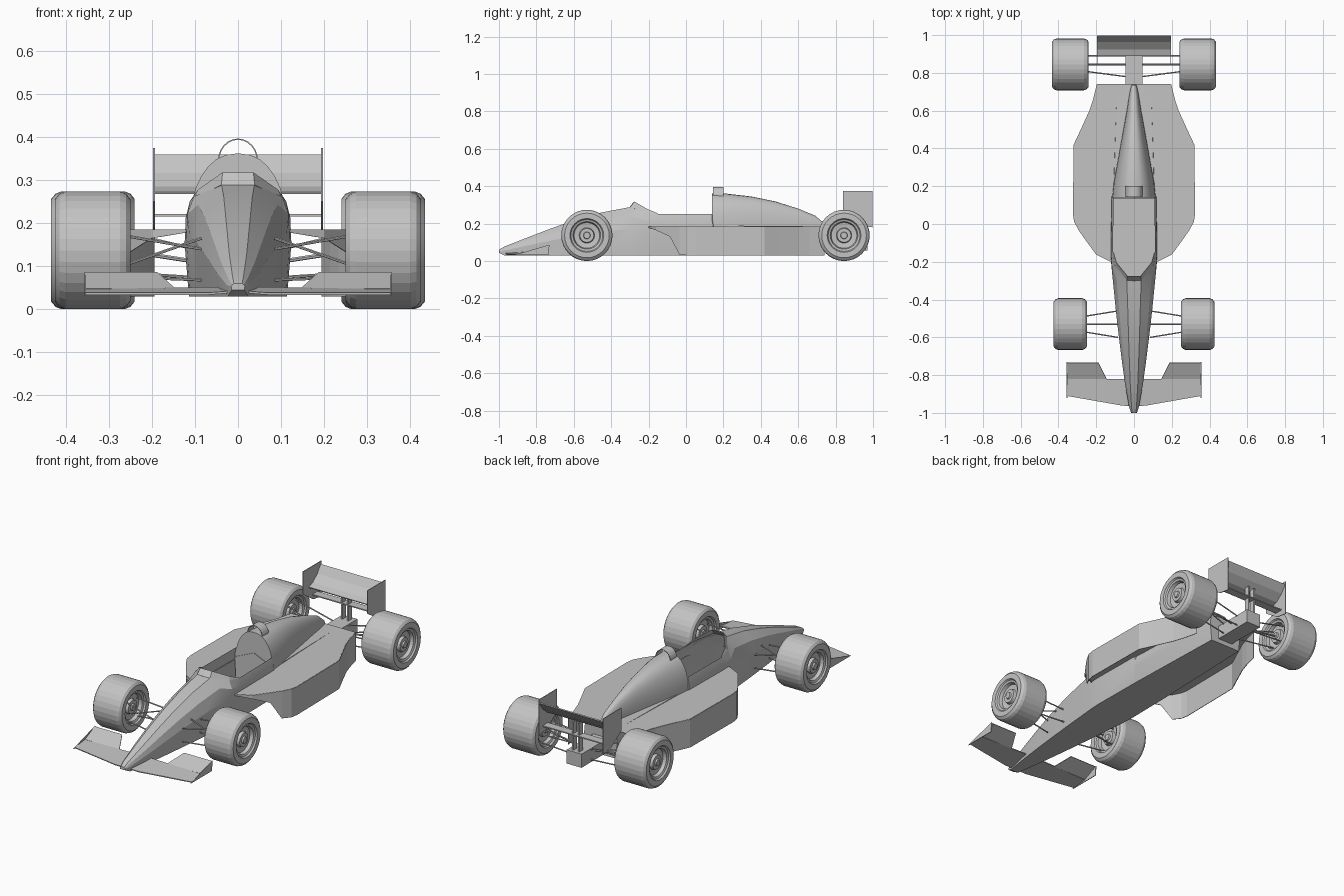
import bpy, bmesh, math
from mathutils import Vector

if "Cube" in bpy.data.objects:
    bpy.data.objects.remove(bpy.data.objects["Cube"], do_unlink=True)

grey = bpy.data.materials.new("plain_grey")
grey.use_nodes = True
GREY = (0.55, 0.55, 0.55, 1)
grey.diffuse_color = GREY
grey.node_tree.nodes["Principled BSDF"].inputs["Base Color"].default_value = GREY


def build(name, verts, faces, mirror=True, thick=0, smooth=None):
    mesh = bpy.data.meshes.new(name)
    mesh.from_pydata(verts, [], faces)
    bm = bmesh.new()
    bm.from_mesh(mesh)
    bmesh.ops.remove_doubles(bm, verts=bm.verts, dist=0.0002)
    bmesh.ops.recalc_face_normals(bm, faces=bm.faces)
    bm.to_mesh(mesh)
    bm.free()
    mesh.materials.append(grey)
    ob = bpy.data.objects.new(name, mesh)
    bpy.context.collection.objects.link(ob)
    if thick:
        mod = ob.modifiers.new("thickness", "SOLIDIFY")
        mod.thickness = thick
        mod.offset = 0
    if mirror:
        ob.modifiers.new("mirror", "MIRROR")
    if smooth:
        bpy.ops.object.select_all(action="DESELECT")
        ob.select_set(True)
        bpy.context.view_layer.objects.active = ob
        bpy.ops.object.shade_smooth_by_angle(angle=math.radians(smooth))
    return ob


def loft(name, rings, skip=lambda i, j: False, cap=(), **kw):
    n = len(rings[0])
    verts = [p for ring in rings for p in ring]
    faces = [(i * n + j, i * n + j + 1, (i + 1) * n + j + 1, (i + 1) * n + j)
             for i in range(len(rings) - 1) for j in range(n - 1) if not skip(i, j)]
    faces += [tuple(i % len(rings) * n + j for j in range(n)) for i in cap]
    return build(name, verts, faces, **kw)


def plate(name, points, thick=0.004, **kw):
    return build(name, points, [tuple(range(len(points)))], thick=thick, **kw)


def box(name, lo, hi, **kw):
    rings = [[(x, y, z) for x, z in ((lo[0], lo[2]), (hi[0], lo[2]), (hi[0], hi[2]),
              (lo[0], hi[2]), (lo[0], lo[2]))] for y in (lo[1], hi[1])]
    return loft(name, rings, cap=(0, -1), **kw)


def rod(name, a, b, r=0.0035):
    a, b = Vector(a), Vector(b)
    d = (b - a).normalized()
    u = d.orthogonal().normalized()
    v = d.cross(u)
    rings = [[c + r * (u * math.cos(k * math.pi / 3) + v * math.sin(k * math.pi / 3))
              for k in range(7)] for c in (a, b)]
    return loft(name, rings, cap=(0, -1))


# Nose and tub: station, half width, top height, top width share
stations = [(-1, .016, .06, .6), (-.97, .026, .078, .5), (-.85, .047, .125, .42),
            (-.72, .065, .175, .38), (-.6, .08, .217, .36), (-.45, .097, .26, .34),
            (-.29, .113, .29, .34), (-.22, .12, .262, .85), (-.15, .124, .252, .9),
            (.14, .12, .252, .9), (.15, .12, .19, .9), (.74, .1, .185, .9)]
rings = []
for y, w, top, share in stations:
    z0 = .045 if y < -.99 else .03
    h = top - z0
    full = share > .8
    rings.append([(0, y, z0), (w * .92, y, z0), (w, y, z0 + h * .55),
                  (w * (.98 if full else .82), y, z0 + h * .82),
                  (w * share, y, top), (0, y, top)])
loft("nose_and_tub", rings, skip=lambda i, j: j == 4 and 6 <= i <= 9, cap=(0, -1), smooth=15)

# Windscreen wrapped round the cockpit front
low = [(0, -.3, .288), (.038, -.297, .288), (.1, -.22, .258), (.11, -.15, .25)]
high = [(0, -.277, .317), (.035, -.275, .317), (.092, -.205, .277), (.108, -.15, .254)]
loft("windscreen", [low, high], thick=.003)

# Seat bulkhead and engine cover
arches = []
for y, w, top in [(.14, .115, .362), (.22, .107, .36), (.35, .083, .345), (.48, .06, .318),
                  (.6, .038, .28), (.69, .024, .243), (.735, .014, .205)]:
    arches.append([(w * math.cos(a) ** .85 if k < 8 else 0, y, .18 + (top - .18) * math.sin(a))
                   for k, a in enumerate(k * math.pi / 16 for k in range(9))]
                  + [(0, y, .18)])
loft("engine_cover", arches, cap=(0, -1), smooth=30)
plate("seat_bulkhead", [(0, .138, .03), (.11, .138, .03), (.113, .138, .2), (0, .138, .25)])

# Open roll hoop
loft("roll_hoop", [[(.045 * math.cos(a), y, .345 + .05 * math.sin(a))
                    for a in (k * math.pi / 12 for k in range(-1, 14))] for y in (.145, .2)],
     mirror=False, thick=.003)

# Sidepods: flat lid, outer wall open underneath, swept front edge
outline = [(.12, -.2, .178), (.2, -.16, .165), (.255, -.085, .13), (.29, -.035, .035),
           (.315, .01, .03), (.322, .05, .03), (.318, .42, .03), (.285, .49, .03),
           (.235, .6, .03), (.215, .66, .03), (.195, .74, .03)]
lid = [(x, y, .184) for x, y, z in outline]
plate("sidepod_lid", lid + [(.05, .74, .184), (.1, .14, .184), (.115, .13, .184)], .003)
loft("sidepod_wall", [lid, outline], thick=.003)

# Wheels: lathed tyre with stepped recessed rim
def wheel(name, x0, x1, y, r):
    mid = (x0 + x1) / 2
    half = (x1 - x0) / 2
    outer = [(half - .024, r), (half - .01, r * .96), (half, r * .87), (half, r * .66),
             (half - .008, r * .62), (half - .012, r * .54), (half - .03, r * .5),
             (half - .034, r * .3), (half - .018, r * .27), (half - .018, r * .14),
             (half - .01, r * .12), (half - .01, 0)]
    profile = [(-a, b) for a, b in reversed(outer)] + outer
    steps = 32
    loft(name, [[(mid + a, y + b * math.cos(t), r + b * math.sin(t)) for a, b in profile]
                for t in (k * 2 * math.pi / steps for k in range(steps + 1))], smooth=8)


wheel("front_wheels", .25, .425, -.53, .137)
wheel("rear_wheels", .24, .434, .845, .137)

# Suspension arms
for s in (-1, 1):
    rod("front_upper_arm", (.27, -.53 + s * .04, .172), (.085, -.53 + s * .07, .14))
    rod("front_lower_arm", (.27, -.53 + s * .04, .075), (.085, -.53 + s * .07, .068))
    rod("rear_upper_arm", (.27, .85 + s * .04, .18), (.04, .835 + s * .055, .125))
    rod("rear_lower_arm", (.27, .85 + s * .04, .085), (.04, .835 + s * .055, .07))
rod("front_pushrod", (.27, -.53, .1), (.085, -.53, .165))
rod("rear_driveshaft", (.27, .845, .137), (.03, .845, .1), .005)

# Front wing
plate("front_wing", [(.02, -.965, .04), (.07, -.96, .036), (.355, -.91, .036),
                     (.355, -.82, .044), (.03, -.82, .05)], .005)
plate("front_flap", [(.145, -.82, .046), (.355, -.82, .046), (.355, -.735, .085),
                     (.188, -.735, .085)])
plate("front_endplate", [(.355, -.92, .032), (.355, -.735, .032), (.355, -.73, .087)])

# Gearbox and rear wing
box("gearbox", (-.045, .735, .055), (.045, .97, .13), mirror=False)
loft("rear_wing", [[(x, y, z) for y, z in ((.89, .27), (.925, .282), (.965, .315), (.995, .358))]
                   for x in (0, .195)], thick=.006)
plate("rear_endplate", [(.195, .84, .375), (.195, .998, .375), (.195, .998, .18),
                        (.195, .93, .19), (.195, .84, .25)])
box("rear_lower_beam", (-.195, .92, .215), (.195, .965, .221), mirror=False)
box("wing_post", (.014, .925, .12), (.022, .955, .285))
